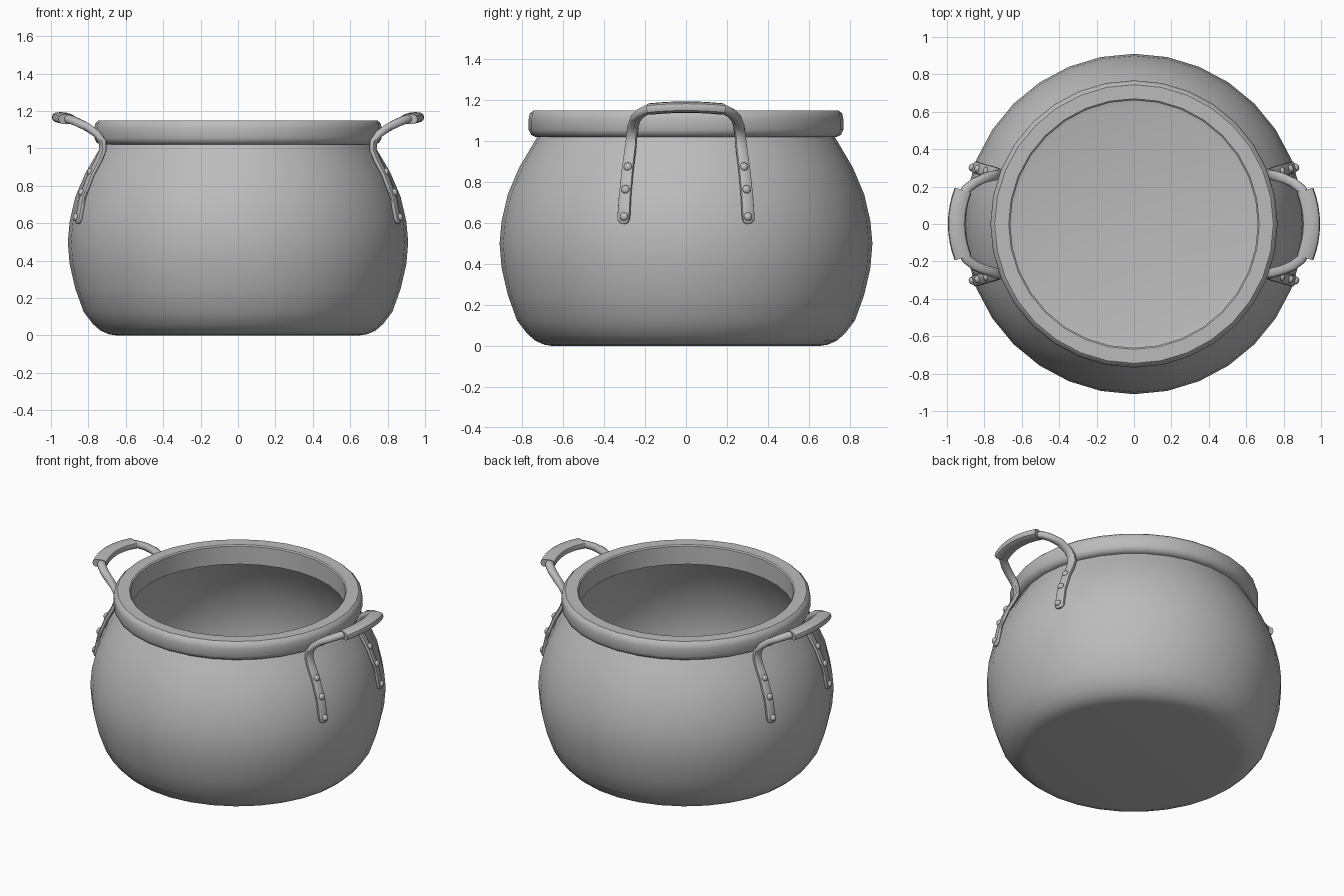
import bpy, bmesh
from math import sin, cos, pi, copysign
from mathutils import Vector

cube = bpy.data.objects.get("Cube")
if cube:
    bpy.data.objects.remove(cube)

metal = bpy.data.materials.new("grey metal")
metal.use_nodes = True
grey = (0.5, 0.5, 0.5, 1)
metal.diffuse_color = grey
metal.node_tree.nodes["Principled BSDF"].inputs["Base Color"].default_value = grey


def finish(name, bm, mirror=None, angle=40):
    """Turn a bmesh into a smooth shaded object, mirrored about the origin."""
    bmesh.ops.recalc_face_normals(bm, faces=bm.faces)
    mesh = bpy.data.meshes.new(name)
    bm.to_mesh(mesh)
    bm.free()
    mesh.materials.append(metal)
    ob = bpy.data.objects.new(name, mesh)
    bpy.context.collection.objects.link(ob)
    bpy.ops.object.select_all(action='DESELECT')
    ob.select_set(True)
    bpy.context.view_layer.objects.active = ob
    bpy.ops.object.shade_smooth_by_angle(angle=angle * pi / 180)
    if mirror:
        mod = ob.modifiers.new("Mirror", 'MIRROR')
        mod.use_axis = mirror
        mod.use_mirror_merge = False
    return ob


def skin(bm, rings, closed=False):
    """Bridge a list of vertex rings, capping the ends unless closed."""
    n = len(rings[0])
    pairs = list(zip(rings, rings[1:])) + ([(rings[-1], rings[0])] if closed else [])
    for a, b in pairs:
        for i in range(n):
            j = (i + 1) % n
            bm.faces.new((a[i], a[j], b[j], b[i]))
    if not closed:
        bm.faces.new(rings[0][::-1])
        bm.faces.new(rings[-1])


def lathe(name, profile, closed=False, sides=32):
    bm = bmesh.new()
    rings = [[bm.verts.new((r * cos(2 * pi * i / sides), r * sin(2 * pi * i / sides), z))
              for i in range(sides)] for r, z in profile]
    skin(bm, rings, closed)
    return finish(name, bm)


def sweep(name, path, sides=12):
    """Sweep a rounded strip; path holds (point, face direction, half width, half thickness)."""
    bm = bmesh.new()
    rings = []
    for k, (p, ref, w, t) in enumerate(path):
        tangent = (path[min(k + 1, len(path) - 1)][0] - path[max(k - 1, 0)][0]).normalized()
        side = tangent.cross(ref).normalized()
        normal = side.cross(tangent)
        ring = []
        for i in range(sides):
            c, s = cos(2 * pi * i / sides), sin(2 * pi * i / sides)
            c, s = [copysign(abs(v) ** 0.75, v) for v in (c, s)]
            ring.append(bm.verts.new(p + side * c * w + normal * s * t))
        rings.append(ring)
    skin(bm, rings)
    return finish(name, bm, (True, False, False))


# Hollow pot: outer wall from the base up, then down the inner wall to the floor
lathe("pot_body", [
    (0.65, 0), (0.69, 0.006), (0.735, 0.025), (0.775, 0.06), (0.825, 0.125),
    (0.87, 0.25), (0.9, 0.38), (0.91, 0.5), (0.9, 0.61), (0.87, 0.74),
    (0.815, 0.87), (0.765, 0.955), (0.72, 1.03),
    (0.665, 1.03), (0.71, 0.955), (0.76, 0.87), (0.815, 0.74), (0.845, 0.61),
    (0.855, 0.5), (0.845, 0.38), (0.815, 0.25), (0.77, 0.125), (0.72, 0.07), (0.64, 0.05)])

# Thick rolled rim
lathe("rim", [
    (0.662, 1.02), (0.735, 1.02), (0.757, 1.032), (0.768, 1.055), (0.768, 1.11),
    (0.762, 1.135), (0.745, 1.15), (0.67, 1.15), (0.662, 1.143)], closed=True)

# Carrying handles: riveted strap legs turning outward into a round arch
out, mid, down = Vector((1, 0.35, 0)), Vector((0.7, 0.1, -0.7)), Vector((0, 0, -1))
half = [
    ((0.853, 0.307, 0.598), out, 0.014, 0.009), ((0.854, 0.306, 0.606), out, 0.026, 0.013),
    ((0.852, 0.304, 0.622), out, 0.033, 0.014),
    ((0.83, 0.297, 0.74), out, 0.032, 0.014), ((0.785, 0.285, 0.86), out, 0.031, 0.014),
    ((0.745, 0.275, 0.935), out, 0.03, 0.015), ((0.722, 0.268, 0.99), out, 0.029, 0.016),
    ((0.725, 0.264, 1.035), out, 0.028, 0.018), ((0.752, 0.258, 1.075), mid, 0.027, 0.02),
    ((0.8, 0.246, 1.11), mid, 0.026, 0.022), ((0.85, 0.222, 1.136), down, 0.026, 0.022),
    ((0.895, 0.188, 1.154), down, 0.026, 0.022), ((0.928, 0.13, 1.163), down, 0.026, 0.022),
    ((0.943, 0.06, 1.166), down, 0.026, 0.022)]
half = [(Vector(p), ref, w, t) for p, ref, w, t in half]


def flip(v):
    return Vector((v.x, -v.y, v.z))


sweep("handle", half + [(flip(p), flip(r), w, t) for p, r, w, t in reversed(half)])

# Thicker sleeve around the middle of each handle
grip = []
for k in range(-4, 5):
    y = k * 0.0445
    grip.append((Vector((0.948 - 1.05 * y * y, y, 1.166 - 0.3 * y * y)), down, 0.047, 0.028))
sweep("grip", grip)

# Domed rivets down each strap leg
bm = bmesh.new()
for x, y, z in ((0.868, 0.303, 0.632), (0.838, 0.296, 0.765), (0.793, 0.284, 0.875)):
    axis = Vector((0.9, 0.3, 0.25)).normalized()
    new = bmesh.ops.create_uvsphere(bm, u_segments=12, v_segments=8, radius=0.021)["verts"]
    bmesh.ops.scale(bm, verts=new, vec=(1, 1, 0.7))
    bmesh.ops.rotate(bm, verts=new, matrix=axis.to_track_quat('Z', 'Y').to_matrix())
    bmesh.ops.translate(bm, verts=new, vec=(x, y, z))
finish("rivets", bm, (True, True, False))
